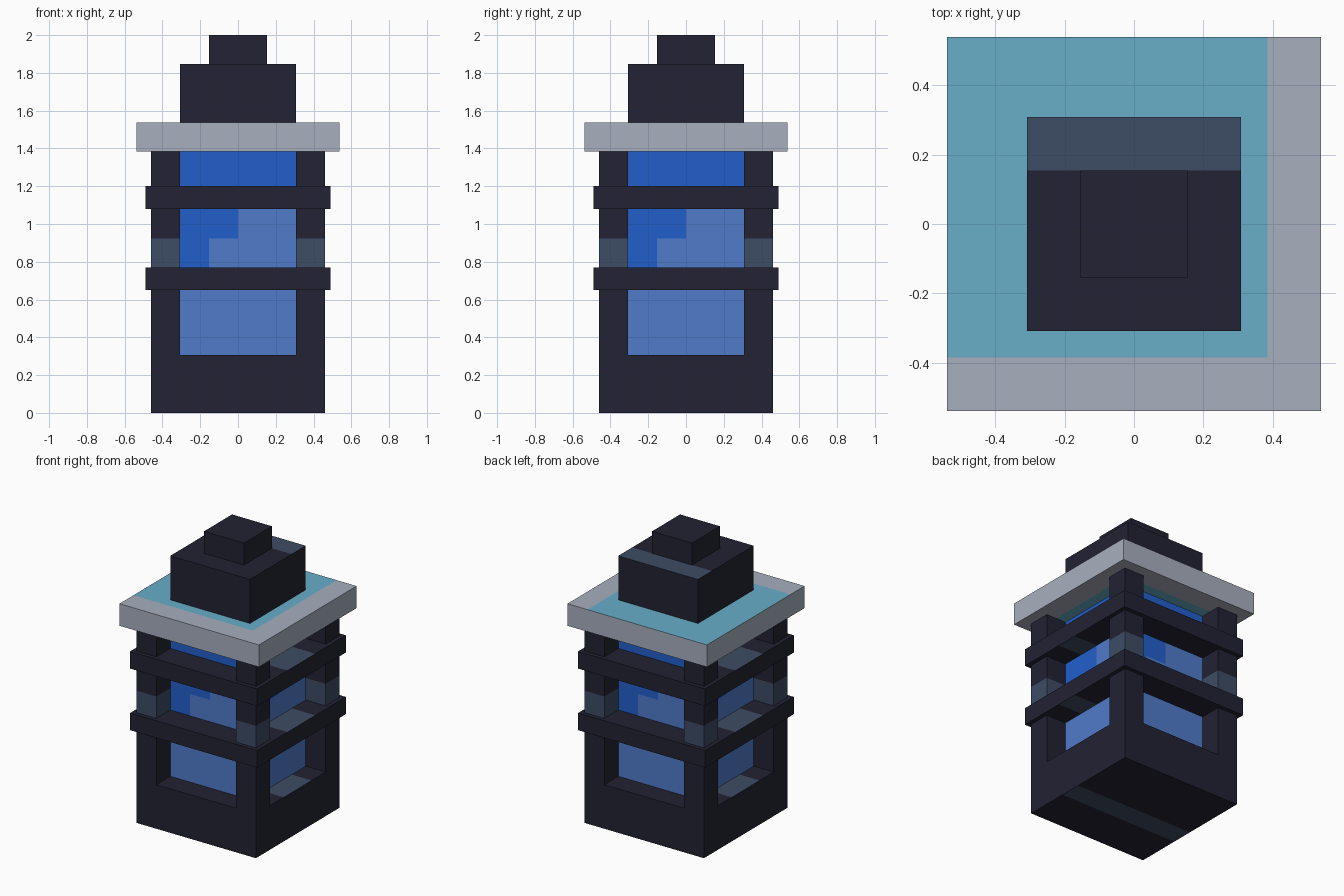
import bpy
import bmesh
from mathutils import Vector

cube = bpy.data.objects.get("Cube")
if cube:
    bpy.data.objects.remove(cube, do_unlink=True)

U = 2 / 13  # one block unit


def material(name, hex_colour):
    channels = [int(hex_colour[i:i + 2], 16) / 255 for i in (0, 2, 4)]
    rgba = [c / 12.92 if c <= 0.04045 else ((c + 0.055) / 1.055) ** 2.4 for c in channels] + [1]
    m = bpy.data.materials.new(name)
    m.use_nodes = True
    m.diffuse_color = rgba
    bsdf = m.node_tree.nodes["Principled BSDF"]
    bsdf.inputs["Base Color"].default_value = rgba
    bsdf.inputs["Roughness"].default_value = 0.8
    return m


DARK = material("dark navy", "222233")
STEEL = material("steel blue", "3D4C64")
BRIGHT = material("bright blue", "225FCB")
LIGHT = material("light blue", "507BCB")
TEAL = material("teal", "68AEC9")
GREY = material("pale grey", "A7AFBE")


def box(name, half, z0, z1, mats, centre=(0, 0), cuts=(), rule=None):
    """Square block; cuts are (axis, value) planes, rule(centre, normal) picks the material."""
    bm = bmesh.new()
    bmesh.ops.create_cube(bm, size=1)
    for v in bm.verts:
        v.co = Vector((centre[0] + v.co.x * 2 * half, centre[1] + v.co.y * 2 * half,
                       z0 + (v.co.z + 0.5) * (z1 - z0)))
    for axis, value in cuts:
        point, normal = Vector(), Vector()
        point[axis], normal[axis] = value, 1
        bmesh.ops.bisect_plane(bm, geom=bm.verts[:] + bm.edges[:] + bm.faces[:],
                               plane_co=point, plane_no=normal)
    bm.normal_update()
    if rule:
        for f in bm.faces:
            f.material_index = rule(f.calc_center_median(), f.normal)
    mesh = bpy.data.meshes.new(name)
    bm.to_mesh(mesh)
    bm.free()
    for m in mats:
        mesh.materials.append(m)
    ob = bpy.data.objects.new(name, mesh)
    bpy.context.collection.objects.link(ob)
    return ob


# Steel band across the upper and lower faces of the base and rings
def slab_band(c, n):
    if n.z > 0.5:
        return int(abs(c.y) < U)
    return int(n.z < -0.5 and -U < c.y < 0)


slab_cuts = [(1, -U), (1, 0), (1, U)]
box("base", 3 * U, 0, 2 * U, [DARK, STEEL], cuts=slab_cuts, rule=slab_band)
for name, z in (("lower_ring", 0.65), ("upper_ring", 1.08)):
    box(name, 0.49, z, z + 0.12, [DARK, STEEL], cuts=slab_cuts, rule=slab_band)

# Corner posts with a steel band
for side, sx in (("left", 1), ("right", -1)):
    for end, sy in (("front", -1), ("back", 1)):
        box(f"{end}_{side}_post", U / 2, 2 * U, 9 * U, [DARK, STEEL],
            centre=(sx * 2.5 * U, sy * 2.5 * U), cuts=[(2, 4.5 * U), (2, 6 * U)],
            rule=lambda c, n: int(abs(n.z) < 0.5 and 4.5 * U < c.z < 6 * U))


# Glass core: stepped border between the two blues, turned around all four sides
def glass_rule(c, n):
    right = -n.y * c.x + n.x * c.y
    if c.z > 7.5 * U:
        return 1
    if c.z > 6 * U:
        return int(right < 0)
    if c.z > 4.5 * U:
        return int(right < -U)
    return 0


glass_cuts = [(a, v) for a in (0, 1) for v in (-U, 0, U)] + [(2, k * U) for k in (4.5, 6, 7.5)]
box("glass_core", 2 * U, 2 * U, 9 * U, [LIGHT, BRIGHT], cuts=glass_cuts, rule=glass_rule)


# Roof slab: teal panel with a grey border on two edges
def roof_rule(c, n):
    if abs(n.z) < 0.5:
        return 0
    return int(c.x < 2.5 * U and c.y * n.z > -2.5 * U)


box("roof_slab", 3.5 * U, 9 * U, 10 * U, [GREY, TEAL],
    cuts=[(0, 2.5 * U), (1, -2.5 * U), (1, 2.5 * U)], rule=roof_rule)

# Stepped cap
box("cap", 2 * U, 10 * U, 12 * U, [DARK, STEEL], cuts=[(1, U)],
    rule=lambda c, n: int(n.z > 0.5 and c.y > U))
box("cap_top", U, 12 * U, 13 * U, [DARK])
